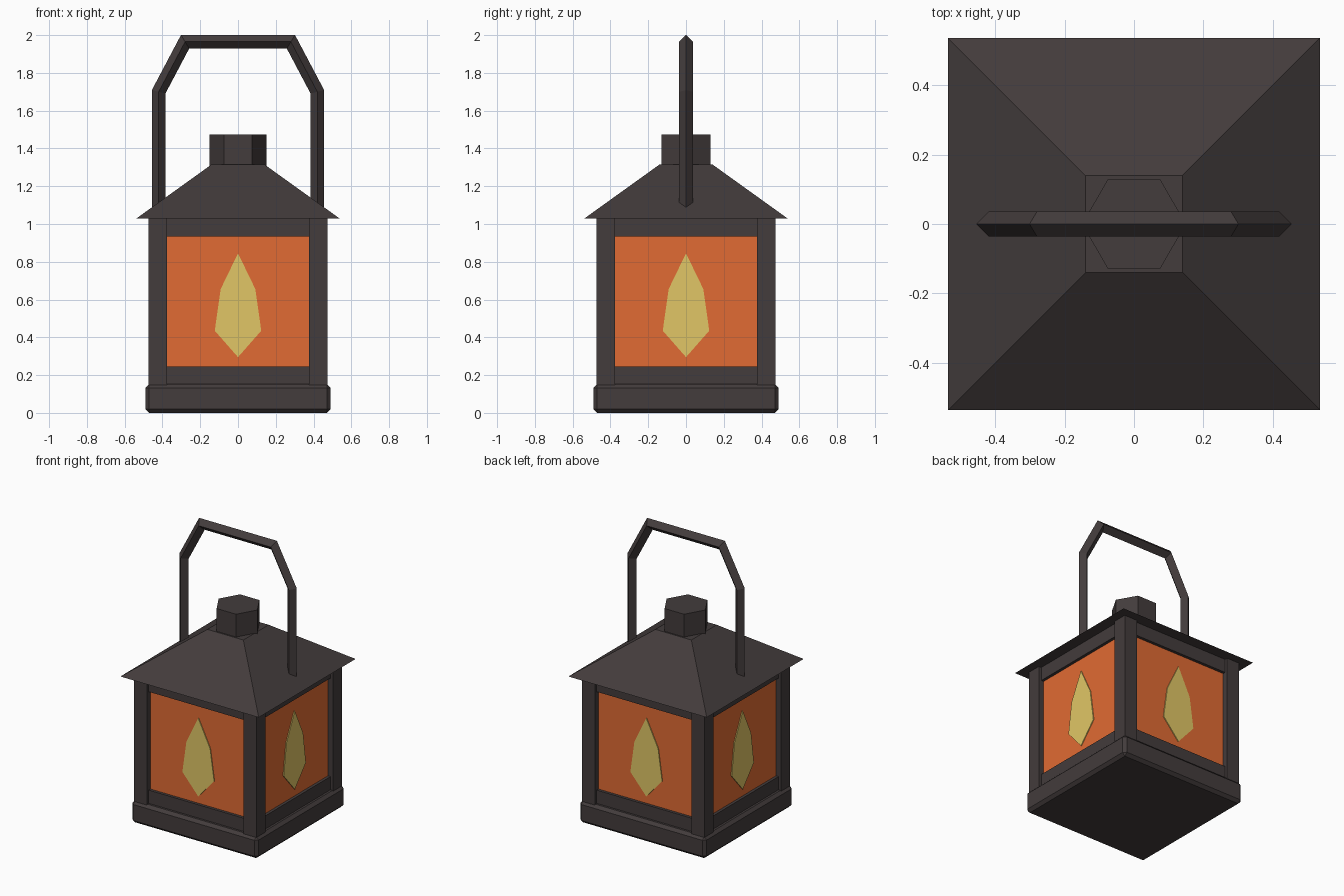
import bpy, bmesh, math
from mathutils import Vector, Matrix

if "Cube" in bpy.data.objects:
    bpy.data.objects.remove(bpy.data.objects["Cube"])


def material(name, rgb):
    m = bpy.data.materials.new(name)
    m.diffuse_color = (*rgb, 1)
    m.use_nodes = True
    m.node_tree.nodes["Principled BSDF"].inputs["Base Color"].default_value = m.diffuse_color
    return m


IRON = material("dark iron", (0.056, 0.045, 0.045))
GLASS = material("orange glass", (0.75, 0.147, 0.033))
FLAME = material("yellow flame", (0.75, 0.565, 0.133))


def finish(name, bm, mat):
    bmesh.ops.recalc_face_normals(bm, faces=bm.faces[:])
    me = bpy.data.meshes.new(name)
    bm.to_mesh(me)
    bm.free()
    me.materials.append(mat)
    ob = bpy.data.objects.new(name, me)
    bpy.context.collection.objects.link(ob)
    return ob


def box(name, lo, hi, mat, turn=0.0, bevel=0.0):
    lo, hi = Vector(lo), Vector(hi)
    bm = bmesh.new()
    bmesh.ops.create_cube(bm, size=1)
    bmesh.ops.scale(bm, vec=hi - lo, verts=bm.verts)
    bmesh.ops.translate(bm, vec=(lo + hi) / 2, verts=bm.verts)
    if bevel:
        bmesh.ops.bevel(bm, geom=bm.edges[:], offset=bevel, segments=1, affect='EDGES')
    bm.transform(Matrix.Rotation(turn, 4, 'Z'))
    return finish(name, bm, mat)


def frustum(name, sides, r1, r2, z1, z2, turn, mat):
    bm = bmesh.new()
    bmesh.ops.create_cone(bm, cap_ends=True, segments=sides, radius1=r1, radius2=r2, depth=z2 - z1)
    bm.transform(Matrix.Translation((0, 0, (z1 + z2) / 2)) @ Matrix.Rotation(turn, 4, 'Z'))
    return finish(name, bm, mat)


# Base and glass body
box("base", (-0.49, -0.49, 0), (0.49, 0.49, 0.152), IRON, bevel=0.02)
box("glass", (-0.435, -0.435, 0.14), (0.435, 0.435, 1.03), GLASS)

# Posts, rails and flame plates, repeated on the four sides
FLAME_HALF = [(0, 0.845), (0.092, 0.655), (0.123, 0.435), (0, 0.295)]
outline = FLAME_HALF + [(-x, z) for x, z in FLAME_HALF[2:0:-1]]
for i, side in enumerate(("front", "right", "back", "left")):
    turn = i * math.pi / 2
    box(side + "_post", (-0.475, -0.475, 0.14), (-0.375, -0.375, 1.035), IRON, turn)
    box(side + "_lower_rail", (-0.38, -0.455, 0.14), (0.38, -0.40, 0.245), IRON, turn)
    box(side + "_upper_rail", (-0.38, -0.455, 0.935), (0.38, -0.40, 1.035), IRON, turn)
    bm = bmesh.new()
    face = bm.faces.new([bm.verts.new((x, -0.441, z)) for x, z in outline])
    new = bmesh.ops.extrude_face_region(bm, geom=[face])["geom"]
    bmesh.ops.translate(bm, vec=(0, 0.008, 0),
                        verts=[v for v in new if isinstance(v, bmesh.types.BMVert)])
    bm.transform(Matrix.Rotation(turn, 4, 'Z'))
    finish(side + "_flame", bm, FLAME)

# Roof and hexagonal chimney cap
R2 = math.sqrt(2)
frustum("roof", 4, 0.537 * R2, 0.14 * R2, 1.03, 1.315, math.pi / 4, IRON)
frustum("chimney", 6, 0.15, 0.15, 1.30, 1.475, math.pi / 6, IRON)
# Put the chimney corners on the x axis
chimney = bpy.data.objects["chimney"].data
first = max(chimney.vertices, key=lambda v: v.co.x).co
chimney.transform(Matrix.Rotation(-math.atan2(first.y, first.x), 4, 'Z'))

# Handle: diamond section swept along a mitred path
half = [(0.42, 1.05), (0.42, 1.70), (0.28, 1.965)]
path = [Vector((x, 0, z)) for x, z in half] + [Vector((-x, 0, z)) for x, z in half[::-1]]
bm = bmesh.new()
rings = []
r = 0.036
for i, p in enumerate(path):
    a = (p - path[i - 1]).normalized() if i else None
    b = (path[i + 1] - p).normalized() if i < len(path) - 1 else None
    a, b = a or b, b or a
    normals = [Vector((d.z, 0, -d.x)) for d in (a, b)]
    mid = (normals[0] + normals[1]).normalized()
    mid *= r / mid.dot(normals[0])
    rings.append([bm.verts.new(p + o) for o in (mid, Vector((0, r, 0)), -mid, Vector((0, -r, 0)))])
for s, t in zip(rings, rings[1:]):
    for k in range(4):
        bm.faces.new((s[k], s[(k + 1) % 4], t[(k + 1) % 4], t[k]))
bm.faces.new(rings[0])
bm.faces.new(rings[-1])
finish("handle", bm, IRON)
